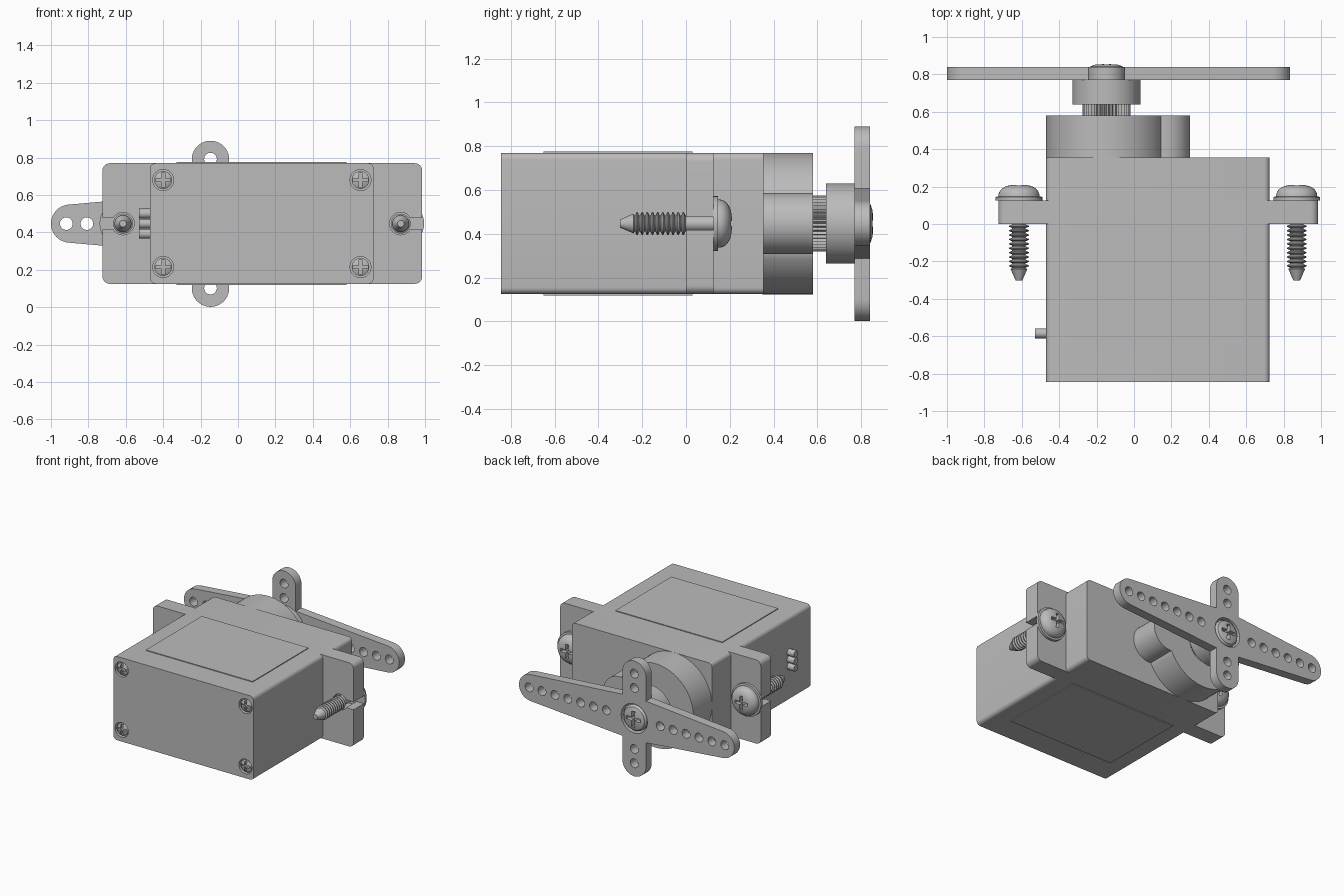
import bpy, bmesh
from math import sin, cos, pi, radians
from mathutils import Matrix, Vector

if "Cube" in bpy.data.objects:
    bpy.data.objects.remove(bpy.data.objects["Cube"])

grey = bpy.data.materials.new("plain grey")
grey.use_nodes = True
grey.diffuse_color = (0.5, 0.5, 0.5, 1)
grey.node_tree.nodes["Principled BSDF"].inputs["Base Color"].default_value = (0.5, 0.5, 0.5, 1)

MID_Z = 0.447          # height of the main axis
AXIS_X = -0.147        # output shaft position
parts = []


def finish(name, bm):
    bmesh.ops.remove_doubles(bm, verts=bm.verts, dist=1e-4)
    bmesh.ops.recalc_face_normals(bm, faces=bm.faces)
    mesh = bpy.data.meshes.new(name)
    bm.to_mesh(mesh)
    bm.free()
    mesh.materials.clear()
    mesh.materials.append(grey)
    obj = bpy.data.objects.new(name, mesh)
    bpy.context.collection.objects.link(obj)
    parts.append(obj)
    return obj


def arc(cx, cz, r, start, end, n=12):
    angles = [radians(start + (end - start) * i / n) for i in range(n + 1)]
    return [(cx + r * cos(a), cz + r * sin(a)) for a in angles]


def circle(cx, cz, r, n=32):
    return arc(cx, cz, r, 0, 360, n)[:-1]


def prism(name, loops, y0, y1):
    """Fill outlines (with holes) in the xz plane and extrude from y0 to y1."""
    curve = bpy.data.curves.new(name, 'CURVE')
    curve.dimensions = '2D'
    curve.fill_mode = 'BOTH'
    curve.extrude = (y1 - y0) / 2
    for loop in loops:
        s = curve.splines.new('POLY')
        s.points.add(len(loop) - 1)
        for p, (x, z) in zip(s.points, loop):
            p.co = (x, z, 0, 1)
        s.use_cyclic_u = True
    tmp = bpy.data.objects.new(name, curve)
    bpy.context.collection.objects.link(tmp)
    dg = bpy.context.evaluated_depsgraph_get()
    mesh = bpy.data.meshes.new_from_object(tmp.evaluated_get(dg))
    bm = bmesh.new()
    bm.from_mesh(mesh)
    bpy.data.objects.remove(tmp)
    bpy.data.meshes.remove(mesh)
    bm.transform(Matrix.Translation((0, (y0 + y1) / 2, 0)) @ Matrix.Rotation(pi / 2, 4, 'X'))
    return finish(name, bm)


def lathe(name, profile, cx, cz, steps=40):
    """Spin (radius, y) points about an axis along y."""
    bm = bmesh.new()
    vs = [bm.verts.new((r, y, 0)) for r, y in profile]
    es = [bm.edges.new(pair) for pair in zip(vs, vs[1:])]
    bmesh.ops.spin(bm, geom=vs + es, cent=(0, 0, 0), axis=(0, 1, 0), angle=2 * pi, steps=steps)
    bm.transform(Matrix.Translation((cx, 0, cz)))
    return finish(name, bm)


def box(name, lo, hi):
    lo, hi = Vector(lo), Vector(hi)
    bm = bmesh.new()
    bmesh.ops.create_cube(bm, size=1)
    bm.transform(Matrix.Translation((lo + hi) / 2) @ Matrix.Diagonal((*(hi - lo), 1)))
    return finish(name, bm)


def cut(obj, cutter):
    mod = obj.modifiers.new("cut", 'BOOLEAN')
    mod.operation, mod.solver, mod.object = 'DIFFERENCE', 'EXACT', cutter
    dg = bpy.context.evaluated_depsgraph_get()
    mesh = bpy.data.meshes.new_from_object(obj.evaluated_get(dg))
    obj.modifiers.clear()
    obj.data = mesh
    parts.remove(cutter)
    bpy.data.objects.remove(cutter)


def cross(cx, cz, size, width, y0, y1):
    a, b = size, width
    pts = [(a, -b), (a, b), (b, b), (b, a), (-b, a), (-b, b),
           (-a, b), (-a, -b), (-b, -b), (-b, -a), (b, -a), (b, -b)]
    return prism("cross_cutter", [[(cx + x, cz + z) for x, z in pts]], y0, y1)


def round_rect(x0, x1, z0, z1, r):
    return (arc(x1 - r, z0 + r, r, -90, 0, 6) + arc(x1 - r, z1 - r, r, 0, 90, 6)
            + arc(x0 + r, z1 - r, r, 90, 180, 6) + arc(x0 + r, z0 + r, r, 180, 270, 6))


# Case with pockets for the cover screws
X0, X1, Z0, Z1 = -0.47, 0.725, 0.125, 0.77
case = prism("case", [round_rect(X0, X1, Z0, Z1, 0.03)], -0.845, 0.355)
for x in (-0.4, 0.655):
    for z in (0.215, 0.68):
        cut(case, prism("pocket_cutter", [circle(x, z, 0.056)], -0.9, -0.815))
        screw = lathe("cover_screw", [(0, -0.81), (0.047, -0.81), (0.047, -0.835),
                                      (0.03, -0.844), (0, -0.847)], x, z)
        cut(screw, cross(x, z, 0.04, 0.009, -0.9, -0.825))

# Thin label plates above and below
box("top_label", (-0.33, -0.65, Z1 - 0.002), (0.58, 0.03, Z1 + 0.006))
box("bottom_label", (-0.33, -0.65, Z0 - 0.006), (0.58, 0.03, Z0 + 0.002))

# Mounting flange with open slots at both ends
screw_x = (-0.615, 0.87)
fx0, fx1, r = -0.725, 0.985, 0.04
flange = (arc(fx1 - r, Z0 + r, r, -90, 0, 6)
          + [(fx1, MID_Z - 0.03)] + arc(screw_x[1], MID_Z, 0.06, -30, -330, 24) + [(fx1, MID_Z + 0.03)]
          + arc(fx1 - r, Z1 - r, r, 0, 90, 6) + arc(fx0 + r, Z1 - r, r, 90, 180, 6)
          + [(fx0, MID_Z + 0.03)] + arc(screw_x[0], MID_Z, 0.06, 150, -150, 24) + [(fx0, MID_Z - 0.03)]
          + arc(fx0 + r, Z0 + r, r, 180, 270, 6))
prism("mounting_flange", [flange], 0, 0.125)

# Mounting screws: pointed tip, ridged thread, washer, domed head
profile = [(0, -0.302), (0.018, -0.302), (0.045, -0.24), (0.036, -0.235)]
pitch = 0.0235
for i in range(10):
    y = -0.235 + i * pitch
    profile += [(0.036, y + 0.002), (0.053, y + 0.009), (0.053, y + 0.014), (0.036, y + 0.021)]
profile += [(0.036, 0.125), (0.125, 0.125), (0.125, 0.145), (0.11, 0.147)]
profile += [(0.11 * cos(radians(a)) ** 0.7, 0.15 + 0.06 * sin(radians(a))) for a in range(10, 90, 10)]
profile += [(0, 0.21)]
for x in screw_x:
    screw = lathe("mounting_screw", profile, x, MID_Z)
    cut(screw, cross(x, MID_Z, 0.055, 0.012, 0.175, 0.3))

# Gear housing: large round boss merging into a small one
housing = arc(AXIS_X, MID_Z, 0.323, 25.7, 334.3, 64) + arc(0.16, MID_Z, 0.14, -96.5, 96.5, 32)
prism("gear_housing", [housing], 0.35, 0.58)

# Splined output shaft
teeth = 40
spline = []
for i in range(teeth * 2):
    a, rad = pi * i / teeth, (0.115, 0.128)[i % 2]
    spline.append((AXIS_X + rad * cos(a), MID_Z + rad * sin(a)))
prism("splined_shaft", [spline], 0.57, 0.65)

# Horn hub
prism("horn_hub", [circle(AXIS_X, MID_Z, 0.183, 64)], 0.64, 0.772)

# Four-armed horn with rows of holes
tip_r, root, neck = 0.102, 0.1, 0.16
right_c, left_c, up_c, down_c = 0.835 - tip_r, -1 + tip_r, 0.892 - tip_r, tip_r
horn = (arc(right_c, MID_Z, tip_r, -86, 86, 20) + [(AXIS_X + root, MID_Z + neck)]
        + arc(AXIS_X, up_c, root, 0, 180, 20) + [(AXIS_X - root, MID_Z + neck)]
        + arc(left_c, MID_Z, tip_r, 94, 266, 20) + [(AXIS_X - root, MID_Z - neck)]
        + arc(AXIS_X, down_c, root, 180, 360, 20) + [(AXIS_X + root, MID_Z - neck)])
step, hole_r = 0.11, 0.034
holes = [circle(AXIS_X, MID_Z, 0.112)]
holes += [circle(-0.918 + step * i, MID_Z, hole_r, 20) for i in range(6)]
holes += [circle(0.75 - step * i, MID_Z, hole_r, 20) for i in range(7)]
holes += [circle(AXIS_X, MID_Z + s * d, hole_r, 20) for s in (-1, 1) for d in (0.235, 0.345)]
prism("horn", [horn] + holes, 0.77, 0.84)

# Horn screw in the centre
screw = lathe("horn_screw", [(0, 0.765), (0.1, 0.765), (0.1, 0.825), (0.088, 0.842),
                             (0.06, 0.852), (0, 0.856)], AXIS_X, MID_Z)
cut(screw, cross(AXIS_X, MID_Z, 0.06, 0.013, 0.82, 0.95))

# Cable stubs on the side
for i in (-1, 0, 1):
    bm = bmesh.new()
    bmesh.ops.create_cone(bm, cap_ends=True, segments=20, radius1=0.026, radius2=0.026, depth=0.07,
                          matrix=Matrix.Translation((-0.493, -0.585, MID_Z + i * 0.054))
                          @ Matrix.Rotation(pi / 2, 4, 'Y'))
    finish("cable_stub", bm)

# Smooth curved surfaces, keep edges sharp
bpy.ops.object.select_all(action='DESELECT')
for obj in parts:
    obj.select_set(True)
bpy.context.view_layer.objects.active = parts[0]
bpy.ops.object.shade_smooth_by_angle(angle=radians(30))
